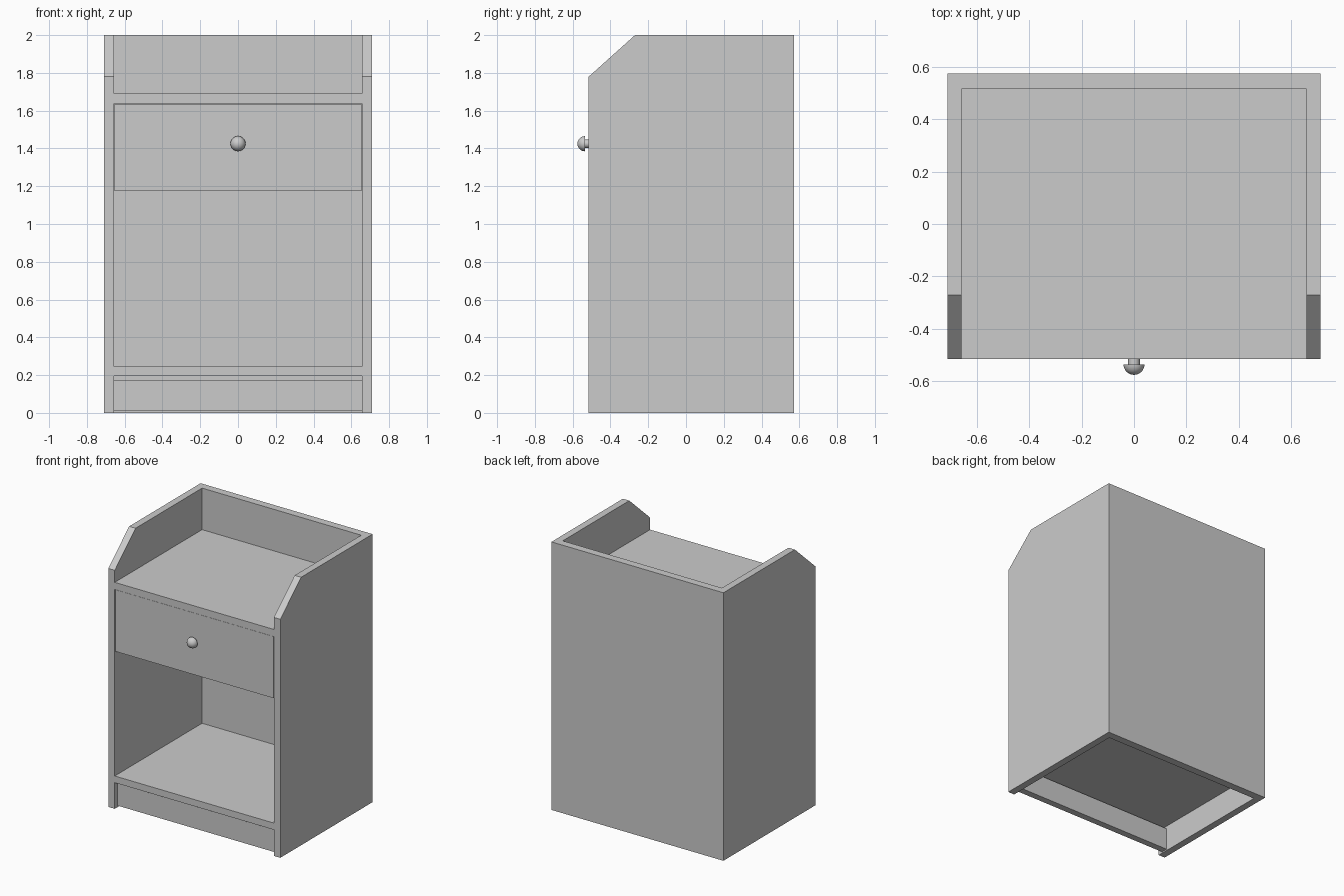
import bpy, bmesh, math
from mathutils import Matrix

if "Cube" in bpy.data.objects:
    bpy.data.objects.remove(bpy.data.objects["Cube"])


def finish(name, bm):
    bmesh.ops.recalc_face_normals(bm, faces=bm.faces)
    mesh = bpy.data.meshes.new(name)
    bm.to_mesh(mesh)
    bm.free()
    obj = bpy.data.objects.new(name, mesh)
    bpy.context.collection.objects.link(obj)
    return obj


def board(name, x0, x1, y0, y1, z0, z1):
    bm = bmesh.new()
    bmesh.ops.create_cube(bm, size=1)
    for v in bm.verts:
        v.co = (x1 if v.co.x > 0 else x0,
                y1 if v.co.y > 0 else y0,
                z1 if v.co.z > 0 else z0)
    return finish(name, bm)


def side_panel(name, x0, x1):
    # Side profile with a clipped top front corner, extruded along x
    profile = [(-0.515, 0), (0.515, 0), (0.515, 2), (-0.27, 2), (-0.515, 1.78)]
    bm = bmesh.new()
    face = bm.faces.new([bm.verts.new((x0, y, z)) for y, z in profile])
    ext = bmesh.ops.extrude_face_region(bm, geom=[face])
    for v in ext["geom"]:
        if isinstance(v, bmesh.types.BMVert):
            v.co.x = x1
    return finish(name, bm)


W, INNER = 0.71, 0.657
FRONT, BACK = -0.515, 0.515

# Carcass
side_panel("left_side", -W, -INNER)
side_panel("right_side", INNER, W)
board("back_panel", -W, W, BACK, 0.573, 0, 2)
board("top_shelf", -INNER, INNER, FRONT, BACK, 1.637, 1.69)
board("bottom_shelf", -INNER, INNER, FRONT, BACK, 0.195, 0.245)
board("plinth", -INNER, INNER, -0.48, -0.43, 0.01, 0.175)

# Drawer: front, sides, back and base
DX = 0.654
board("drawer_front", -DX, DX, -0.513, -0.463, 1.175, 1.635)
for name, s in (("left", -1), ("right", 1)):
    a, b = sorted((s * DX, s * (DX - 0.04)))
    board("drawer_%s_side" % name, a, b, -0.463, 0.51, 1.175, 1.60)
board("drawer_back", -DX + 0.04, DX - 0.04, 0.47, 0.51, 1.175, 1.60)
board("drawer_base", -DX + 0.04, DX - 0.04, -0.463, 0.47, 1.175, 1.21)

# Knob: stem and domed head, turned about the y axis
R, HEAD_Y = 0.04, -0.535
profile = [(0, -0.513), (0.022, -0.513), (0.022, HEAD_Y), (R, HEAD_Y)]
profile += [(R * math.cos(t), HEAD_Y - R * math.sin(t))
            for t in (math.pi / 2 * i / 8 for i in range(1, 8))]
profile.append((0, HEAD_Y - R))
bm = bmesh.new()
verts = [bm.verts.new((r, y, 0)) for r, y in profile]
edges = [bm.edges.new(pair) for pair in zip(verts, verts[1:])]
bmesh.ops.spin(bm, geom=verts + edges, cent=(0, 0, 0), axis=(0, 1, 0),
               angle=2 * math.pi, steps=32, use_merge=False)
bmesh.ops.remove_doubles(bm, verts=bm.verts, dist=1e-5)
bmesh.ops.transform(bm, matrix=Matrix.Translation((0, 0, 1.425)), verts=bm.verts)
knob = finish("drawer_knob", bm)
bpy.context.view_layer.objects.active = knob
knob.select_set(True)
bpy.ops.object.shade_smooth_by_angle(angle=math.radians(35))
